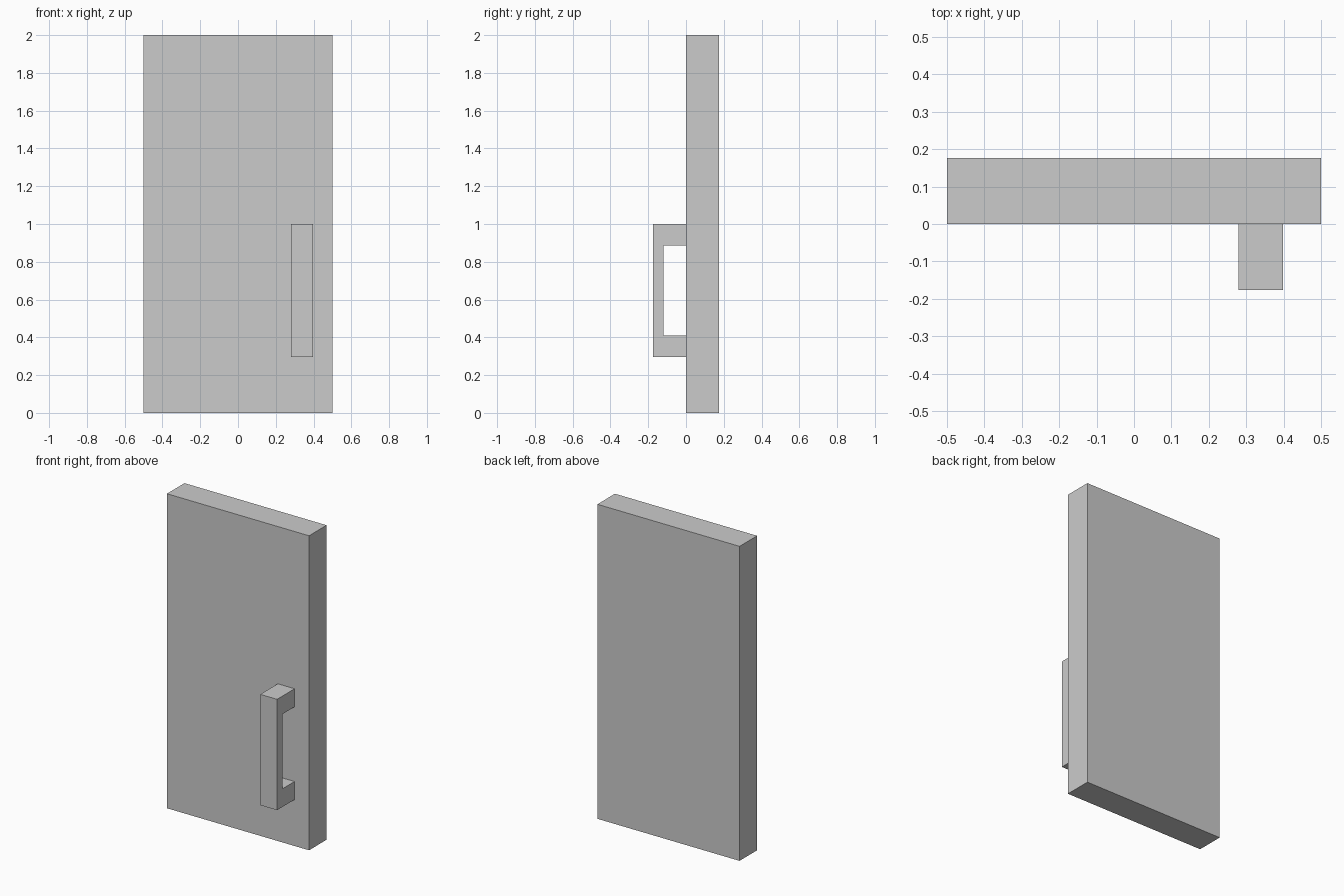
import bpy, bmesh
from mathutils import Vector

if "Cube" in bpy.data.objects:
    bpy.data.objects.remove(bpy.data.objects["Cube"])


def extrude_profile(name, profile, x0, x1):
    """Extrude a closed (y, z) outline along x into a solid."""
    bm = bmesh.new()
    face = bm.faces.new([bm.verts.new((x0, y, z)) for y, z in profile])
    res = bmesh.ops.extrude_face_region(bm, geom=[face])
    moved = [v for v in res["geom"] if isinstance(v, bmesh.types.BMVert)]
    bmesh.ops.translate(bm, verts=moved, vec=Vector((x1 - x0, 0, 0)))
    bmesh.ops.recalc_face_normals(bm, faces=bm.faces)
    mesh = bpy.data.meshes.new(name)
    bm.to_mesh(mesh)
    bm.free()
    obj = bpy.data.objects.new(name, mesh)
    bpy.context.collection.objects.link(obj)
    return obj


DEPTH = 0.176

# Door slab
extrude_profile("door_panel", [(0, 0), (DEPTH, 0), (DEPTH, 2), (0, 2)], -0.5, 0.5)

# U-shaped pull handle, its two feet meeting the door front
bottom, top, foot, grip = 0.295, 1.0, 0.115, -0.12
extrude_profile("door_handle", [
    (0, bottom), (-DEPTH, bottom), (-DEPTH, top), (0, top),
    (0, top - foot), (grip, top - foot), (grip, bottom + foot), (0, bottom + foot),
], 0.28, 0.398)
